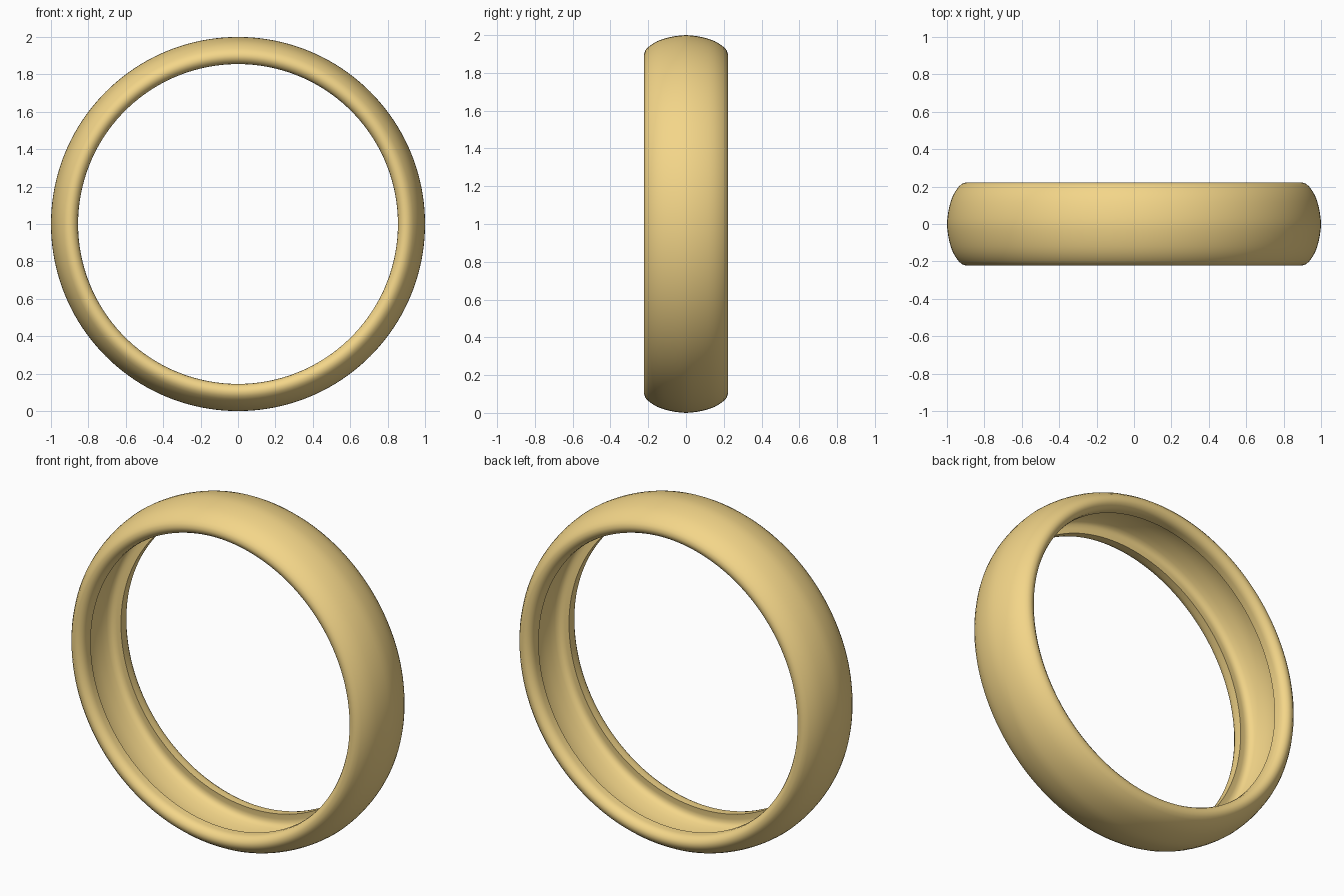
import bpy, bmesh, math
from mathutils import Matrix, Vector

if "Cube" in bpy.data.objects:
    bpy.data.objects.remove(bpy.data.objects["Cube"])

# Half cross-section (radius, y): crown, rounded lip, bead edge, hollow inside
half = [(1.0, 0), (0.998, 0.03), (0.994, 0.06), (0.988, 0.09), (0.98, 0.12), (0.969, 0.15),
        (0.955, 0.175), (0.937, 0.2), (0.92, 0.215), (0.9, 0.222), (0.882, 0.218),
        (0.867, 0.207), (0.858, 0.192), (0.855, 0.175), (0.855, 0.14),
        (0.885, 0.144), (0.905, 0.143), (0.92, 0.133), (0.93, 0.115),
        (0.94, 0.08), (0.947, 0.04), (0.95, 0)]
# Mirror into a closed loop
profile = half + [(r, -y) for r, y in half[-2:0:-1]]

# Revolve the profile around the y axis
N = 160
bm = bmesh.new()
rings = []
for i in range(N):
    a = 2 * math.pi * i / N
    rings.append([bm.verts.new((r * math.cos(a), y, 1 + r * math.sin(a))) for r, y in profile])
M = len(profile)
for i in range(N):
    p, q = rings[i], rings[(i + 1) % N]
    for j in range(M):
        k = (j + 1) % M
        bm.faces.new((p[j], p[k], q[k], q[j]))
bmesh.ops.recalc_face_normals(bm, faces=bm.faces)

mesh = bpy.data.meshes.new("ring_band")
bm.to_mesh(mesh)
bm.free()
band = bpy.data.objects.new("ring_band", mesh)
bpy.context.collection.objects.link(band)

# Golden colour
mat = bpy.data.materials.new("gold")
mat.diffuse_color = (0.9, 0.67, 0.25, 1)
mat.use_nodes = True
mat.node_tree.nodes["Principled BSDF"].inputs["Base Color"].default_value = mat.diffuse_color
mesh.materials.append(mat)

# Smooth, keeping the bead edge sharp
bpy.context.view_layer.objects.active = band
band.select_set(True)
bpy.ops.object.shade_smooth_by_angle(angle=math.radians(45))
